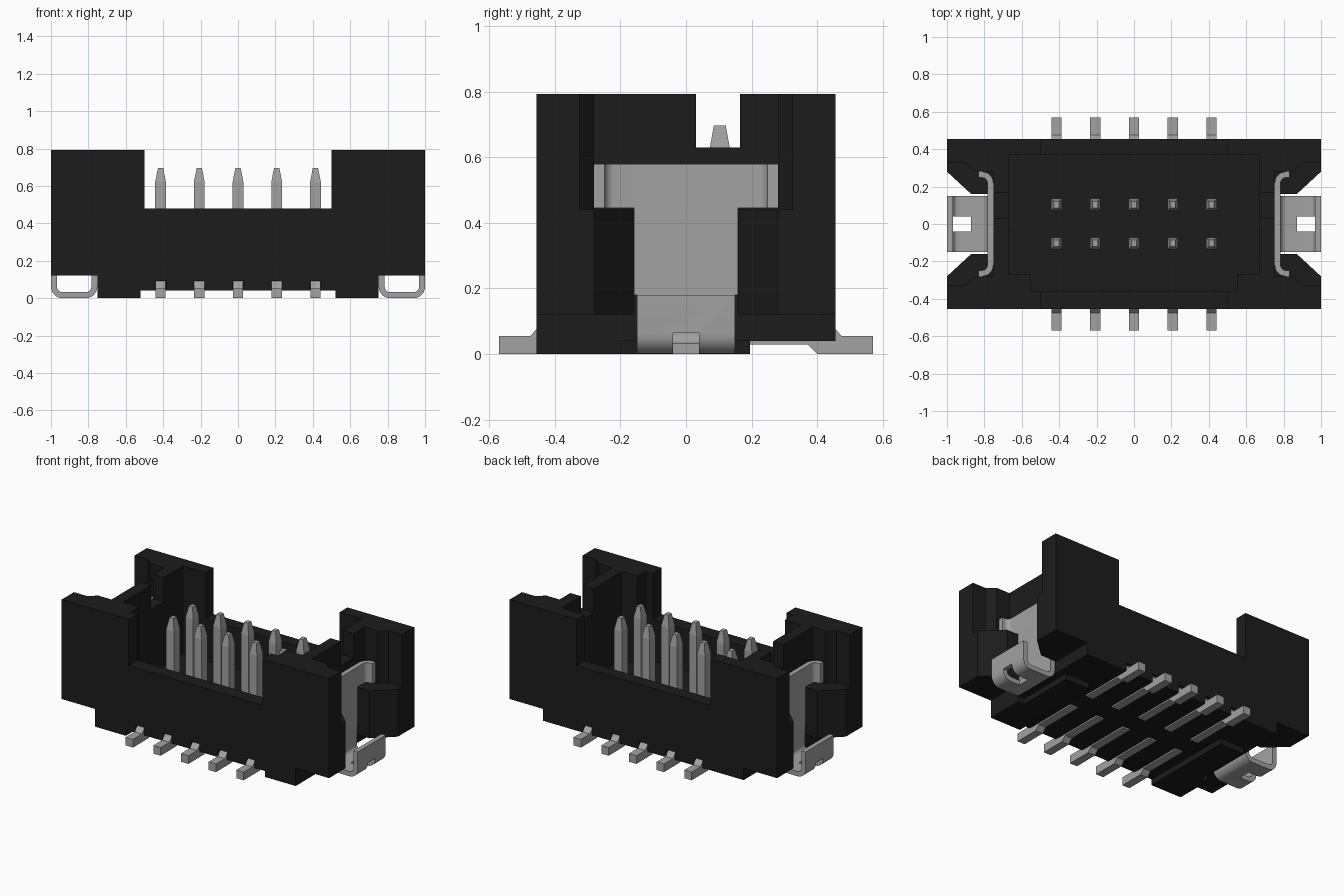
import bpy, bmesh, math
from mathutils import Vector

if "Cube" in bpy.data.objects:
    bpy.data.objects.remove(bpy.data.objects["Cube"], do_unlink=True)


def material(name, rgb, rough):
    m = bpy.data.materials.new(name)
    m.use_nodes = True
    m.diffuse_color = (*rgb, 1)
    bsdf = m.node_tree.nodes["Principled BSDF"]
    bsdf.inputs["Base Color"].default_value = (*rgb, 1)
    bsdf.inputs["Roughness"].default_value = rough
    return m


BLACK = material("black plastic", (0.0115, 0.0115, 0.0115), 0.6)
METAL = material("grey metal", (0.36, 0.36, 0.36), 0.5)


def to_object(bm, name, mat):
    bmesh.ops.recalc_face_normals(bm, faces=bm.faces)
    me = bpy.data.meshes.new(name)
    bm.to_mesh(me)
    bm.free()
    me.materials.append(mat)
    ob = bpy.data.objects.new(name, me)
    bpy.context.collection.objects.link(ob)
    return ob


def add_prism(bm, pts, axis, lo, hi):
    """Extrude a 2D outline along x, y or z (remaining axes keep their order)."""
    def place(p, d):
        c = list(p)
        c.insert("xyz".index(axis), d)
        return c
    a = [bm.verts.new(place(p, lo)) for p in pts]
    b = [bm.verts.new(place(p, hi)) for p in pts]
    bm.faces.new(a)
    bm.faces.new(b[::-1])
    for i in range(len(pts)):
        j = (i + 1) % len(pts)
        bm.faces.new((a[i], a[j], b[j], b[i]))


def prism(name, pts, axis, lo, hi, mat):
    bm = bmesh.new()
    add_prism(bm, pts, axis, lo, hi)
    return to_object(bm, name, mat)


def box(name, x, y, z, mat=BLACK):
    return prism(name, [(x[0], y[0]), (x[1], y[0]), (x[1], y[1]), (x[0], y[1])],
                 "z", z[0], z[1], mat)


def cut(ob, tool):
    mod = ob.modifiers.new("cut", "BOOLEAN")
    mod.object, mod.operation, mod.solver = tool, "DIFFERENCE", "EXACT"
    bpy.context.view_layer.objects.active = ob
    bpy.ops.object.modifier_apply(modifier=mod.name)
    bpy.data.objects.remove(tool, do_unlink=True)


def ribbon(path, radius, thick, steps=6):
    """Outline of a bent strip: rounded centre line offset to both sides."""
    path = [Vector(p) for p in path]
    line = [path[0]]
    for a, b, c in zip(path, path[1:], path[2:]):
        p, q = b + (a - b).normalized() * radius, b + (c - b).normalized() * radius
        for i in range(steps + 1):
            t = i / steps * math.pi / 2
            line.append(p + q - b + (b - q) * math.cos(t) + (b - p) * math.sin(t))
    line.append(path[-1])
    left, right = [], []
    for i, p in enumerate(line):
        d = (line[min(i + 1, len(line) - 1)] - line[max(i - 1, 0)]).normalized()
        n = Vector((-d.y, d.x)) * thick / 2
        left.append(tuple(p + n))
        right.append(tuple(p - n))
    return left + right[::-1]


# Housing block with underside steps and the wide front and back notch
housing = box("housing", (-1, 1), (-0.455, 0.455), (0, 0.793))
cut(housing, box("cutter", (-0.52, 0.52), (-1, 1), (-1, 0.04)))
cut(housing, box("cutter", (-2, 2), (0.195, 1), (-1, 0.04)))
cut(housing, box("cutter", (-0.5, 0.5), (-1, 1), (0.48, 1)))

# Keyed inner cavity
cavity = [(-0.67, 0.37), (-0.67, -0.27), (-0.55, -0.27), (-0.55, -0.36),
          (0.55, -0.36), (0.55, -0.27), (0.67, -0.27), (0.67, 0.37)]
cut(housing, prism("cutter", cavity, "z", 0.2, 1, BLACK))

# End pockets for the clips, and the slots in the end walls
low = [(1.1, 0.372), (0.87, 0.16), (0.75, 0.16)]
high = [(1.1, 0.325), (0.9, 0.325), (0.85, 0.28), (0.75, 0.28)]
for s in (-1, 1):
    xs = sorted((s * 0.75, s * 1.2))
    cut(housing, box("cutter", xs, (-1, 1), (-1, 0.12)))
    cut(housing, box("cutter", sorted((s * 0.7, s * 1.2)), (-0.2, 0.2), (-1, 0.04)))
    for half, z0, z1 in ((low, 0.05, 0.5), (high, 0.44, 1)):
        outline = half + [(x, -y) for x, y in half[::-1]]
        cut(housing, prism("cutter", [(s * x, y) for x, y in outline], "z", z0, z1, BLACK))
    cut(housing, box("cutter", sorted((s * 0.6, s * 0.8)), (0.03, 0.165), (0.63, 1)))

# Hold-down clips: bent lower strip with a square hole, wider neck and curled head
strip = ribbon([(0.768, 0.3), (0.768, 0.016), (0.984, 0.016), (0.984, 0.18)], 0.045, 0.032)
head = ribbon([(0.832, -0.264), (0.768, -0.264), (0.768, 0.264), (0.832, 0.264)], 0.045, 0.032)
for s, side in ((-1, "right"), (1, "left")):
    def flip(pts):
        return [(s * x, y) for x, y in pts]
    foot = prism(side + "_clip_foot", flip(strip), "y", -0.15, 0.15, METAL)
    cut(foot, box("cutter", sorted((s * 0.872, s * 1.1)), (-0.04, 0.04), (-1, 0.065), METAL))
    neck = box(side + "_clip_neck", sorted((s * 0.752, s * 0.784)),
               (-0.158, 0.158), (0.18, 0.45), METAL)
    top = prism(side + "_clip_head", flip(head), "z", 0.445, 0.58, METAL)
    for ob in (foot, neck, top):
        bpy.ops.object.select_all(action="DESELECT")
        ob.select_set(True)
        bpy.context.view_layer.objects.active = ob
        bpy.ops.object.shade_smooth_by_angle(angle=math.radians(35))

# Contact pin: surface-mount tail, square post and tapered tip
bm = bmesh.new()
tail = [(-0.57, 0), (-0.57, 0.055), (-0.475, 0.055), (-0.44, 0.092),
        (-0.073, 0.092), (-0.073, 0.03), (-0.37, 0.03), (-0.4, 0)]
add_prism(bm, tail, "x", -0.0275, 0.0275)
rings = []
for z, w, d in ((0.08, 0.029, 0.032), (0.62, 0.029, 0.032), (0.697, 0.014, 0.018)):
    rings.append([bm.verts.new((x * w, y * d - 0.103, z))
                  for x, y in ((-1, -1), (1, -1), (1, 1), (-1, 1))])
for a, b in zip(rings, rings[1:]):
    for i in range(4):
        j = (i + 1) % 4
        bm.faces.new((a[i], a[j], b[j], b[i]))
bm.faces.new(rings[0][::-1])
bm.faces.new(rings[-1])
pin = to_object(bm, "front_pin_1", METAL)

# Two rows of five pins, each tail leaving through a shallow groove
for row, angle, s in (("front", 0, -1), ("back", math.pi, 1)):
    for i in range(5):
        ob = pin
        if row == "back" or i:
            ob = bpy.data.objects.new(f"{row}_pin_{i + 1}", pin.data)
            bpy.context.collection.objects.link(ob)
        x = (i - 2) * 0.207
        ob.location.x = x
        ob.rotation_euler.z = angle
        cut(housing, box("cutter", (x - 0.029, x + 0.029),
                         sorted((s * 0.438, s * 0.6)), (-1, 0.093)))
